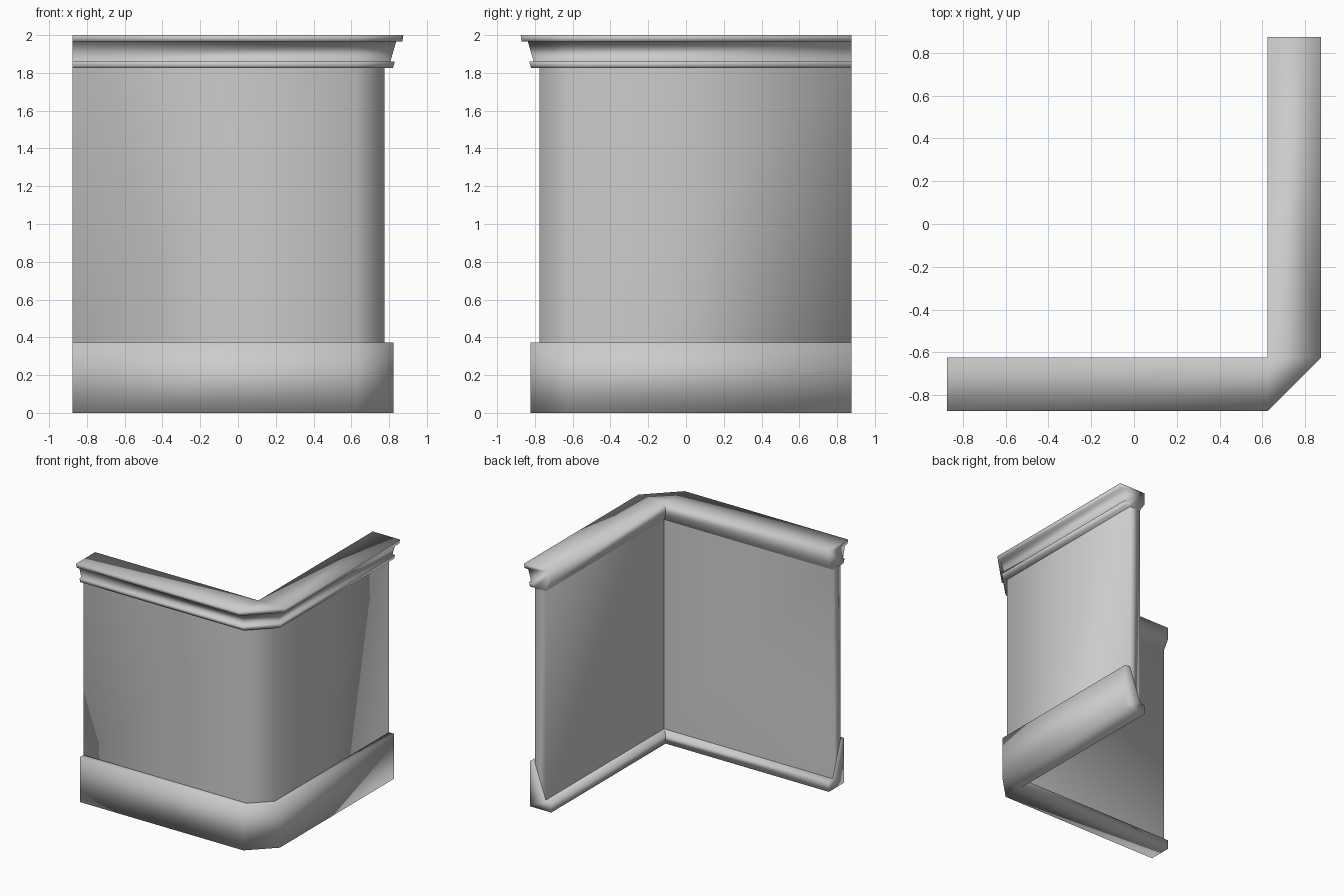
import bpy, bmesh

if "Cube" in bpy.data.objects:
    bpy.data.objects.remove(bpy.data.objects["Cube"])

END, INNER = 0.875, 0.625      # tile half size and inside trim line

# Path along the inside of the L: (position, outward direction).
# The corner appears twice, which makes the chamfered outside corner.
PATH = [((-END, -INNER), (0, -1)), ((INNER, -INNER), (0, -1)),
        ((INNER, -INNER), (1, 0)), ((INNER, END), (1, 0))]


def sweep(name, profile, open_edges=()):
    """Sweep a closed (depth, height) profile round the corner."""
    bm = bmesh.new()
    rings = []
    for i, ((x, y), out) in enumerate(PATH):
        ring = []
        for d, z in profile:
            # inside faces meet in a plain mitre, outside faces are chamfered
            ox, oy = (1, -1) if i in (1, 2) and d < 0.1 else out
            ring.append(bm.verts.new((x + ox * d, y + oy * d, z)))
        rings.append(ring)
    n = len(profile)
    for a, b in zip(rings, rings[1:]):
        for j in range(n):
            if j not in open_edges:
                k = (j + 1) % n
                bm.faces.new((a[j], b[j], b[k], a[k]))
    bm.faces.new(rings[0])
    bm.faces.new(rings[-1][::-1])
    bmesh.ops.remove_doubles(bm, verts=bm.verts, dist=0.0005)
    for f in bm.faces:
        f.smooth = True
    # keep the inside corner crisp
    for e in bm.edges:
        if all(abs(v.co.x + v.co.y) < 0.001 and v.co.x > 0.5 for v in e.verts):
            e.smooth = False
    mesh = bpy.data.meshes.new(name)
    bm.to_mesh(mesh)
    bm.free()
    obj = bpy.data.objects.new(name, mesh)
    bpy.context.collection.objects.link(obj)
    return obj


BASE_TOP, WALL_TOP = 0.373, 1.825
BACK, FRONT = 0.05, 0.15       # wall panel depth range
SKIRT_TOP = 0.09               # where the inside skirting meets the wall

# Plinth with tall outside face and low inside skirting
sweep("base_plinth", [(BACK, SKIRT_TOP), (0, 0.075), (0, 0), (0.197, 0),
                      (0.197, BASE_TOP), (FRONT, BASE_TOP)], open_edges=(5,))

# Recessed wall panel, open at top and bottom where it meets the trims
sweep("wall_panel", [(BACK, SKIRT_TOP), (FRONT, BASE_TOP),
                     (FRONT, WALL_TOP), (BACK, WALL_TOP)], open_edges=(0, 2))

# Stepped cornice: lower bead, sloped neck, top cap, bevelled inside lip
sweep("top_cornice", [(BACK, WALL_TOP), (FRONT, WALL_TOP), (0.195, WALL_TOP),
                      (0.205, 1.86), (0.182, 1.86), (0.212, 1.965),
                      (0.245, 1.965), (0.25, 2.0), (0, 2.0), (0, 1.9)],
      open_edges=(0,))
